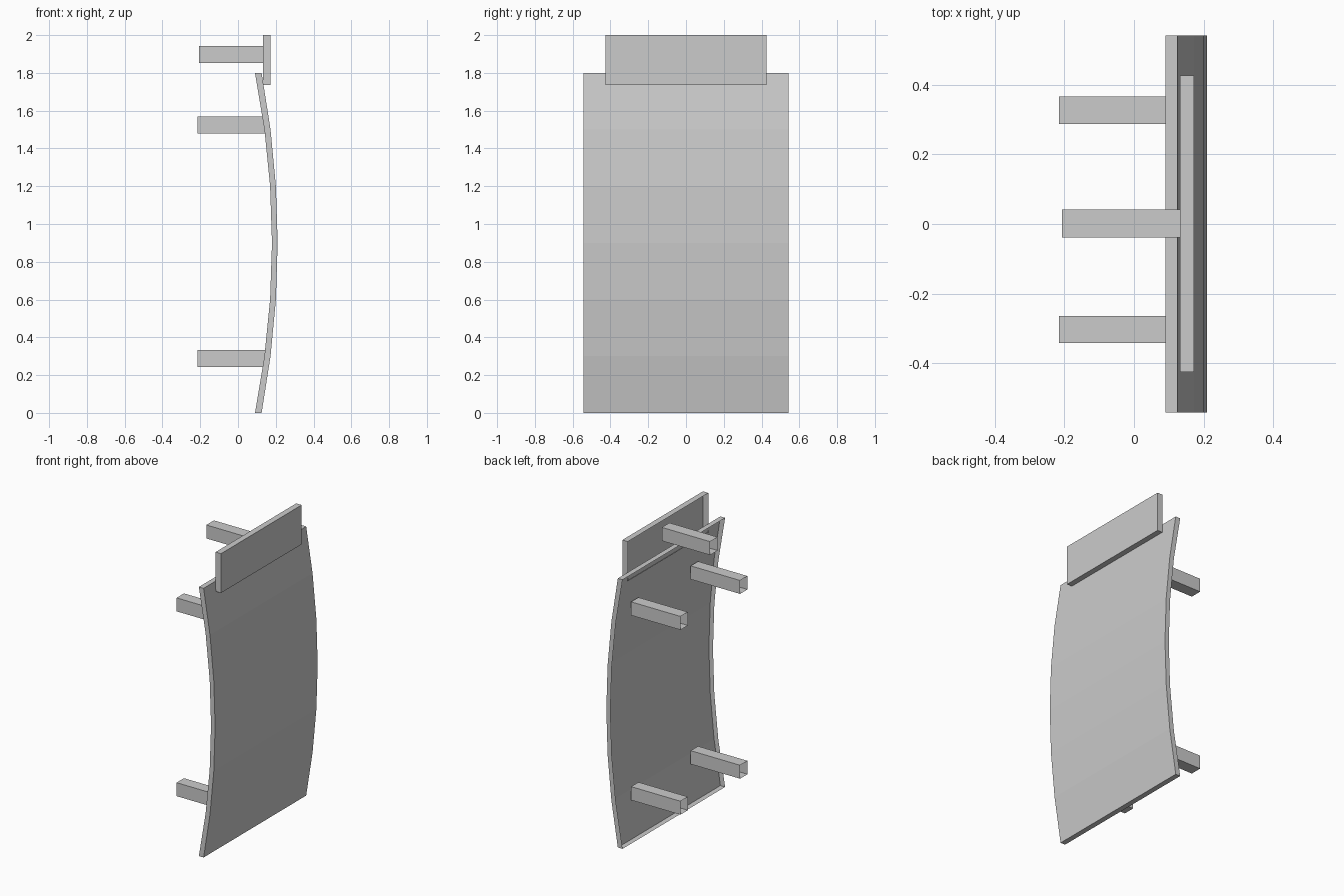
import bpy, bmesh

if "Cube" in bpy.data.objects:
    bpy.data.objects.remove(bpy.data.objects["Cube"])


def finish(name, bm):
    mesh = bpy.data.meshes.new(name)
    bm.to_mesh(mesh)
    bm.free()
    obj = bpy.data.objects.new(name, mesh)
    bpy.context.collection.objects.link(obj)
    return obj


def extruded_shell(name, profile, y0, y1, is_open):
    """Extrude an x-z profile along y, then drop the faces picked by is_open."""
    bm = bmesh.new()
    near = [bm.verts.new((x, y0, z)) for x, z in profile]
    far = [bm.verts.new((x, y1, z)) for x, z in profile]
    n = len(profile)
    for i in range(n):
        j = (i + 1) % n
        bm.faces.new((near[i], near[j], far[j], far[i]))
    half = n // 2
    # end walls as quads between the front and back curves
    for row in (near, far):
        for i in range(half - 1):
            bm.faces.new((row[i], row[i + 1], row[n - 2 - i], row[n - 1 - i]))
    bmesh.ops.recalc_face_normals(bm, faces=bm.faces)
    bm.normal_update()
    drop = [f for f in bm.faces if is_open(f.normal)]
    bmesh.ops.delete(bm, geom=drop, context='FACES_ONLY')
    return finish(name, bm)


def box_shell(name, x0, x1, y0, y1, z0, z1, is_open):
    profile = [(x1, z0), (x1, z1), (x0, z1), (x0, z0)]
    return extruded_shell(name, profile, y0, y1, is_open)


def open_back(n):
    return n.x < -0.7


def open_both(n):
    return abs(n.x) > 0.7


# Bowed main panel: thin pan with an open back
SEGMENTS = 6
steps = [2 * i / SEGMENTS - 1 for i in range(SEGMENTS + 1)]
front = [(0.21 - 0.085 * t * t, 0.9 + 0.9 * t) for t in steps]
back = [(0.18 - 0.09 * t * t, 0.9 + 0.9 * t) for t in steps]
extruded_shell("curved_panel", front + back[::-1], -0.542, 0.542, open_back)

# Flat header plate, also open at the back
box_shell("header_plate", 0.132, 0.172, -0.425, 0.427, 1.737, 2.0, open_back)

# Hollow square mounting arms behind the panel
for level, z in (("lower", 0.288), ("upper", 1.524)):
    for side, y in (("left", -0.303), ("right", 0.327)):
        box_shell(f"{level}_{side}_arm", -0.215, 0.15,
                  y - 0.039, y + 0.039, z - 0.045, z + 0.045, open_both)

# Single arm behind the header plate
box_shell("header_arm", -0.207, 0.15, -0.039, 0.041, 1.853, 1.943, open_both)
